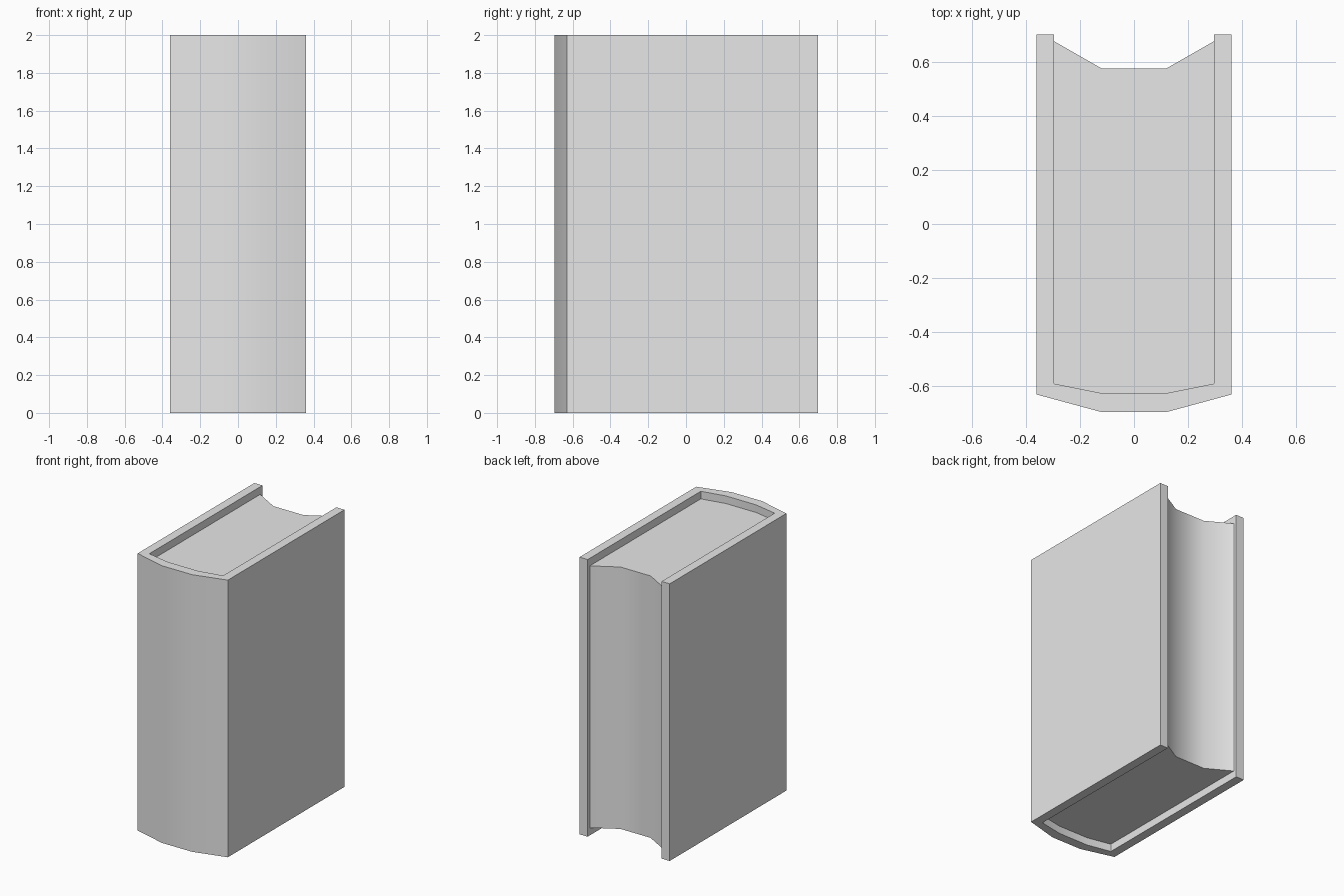
import bpy
import bmesh
import math

cube = bpy.data.objects.get("Cube")
if cube:
    bpy.data.objects.remove(cube, do_unlink=True)

grey = bpy.data.materials.new("plain grey")
grey.use_nodes = True
grey.diffuse_color = (0.8, 0.8, 0.8, 1)
grey.node_tree.nodes["Principled BSDF"].inputs["Base Color"].default_value = (0.8, 0.8, 0.8, 1)


def mirrored(half):
    """Complete a right-half profile (from +x toward the centre) across x = 0."""
    return half + [(-x, y) for x, y in reversed(half)]


def extrude_outline(name, outline, bottom, top):
    """Extrude a closed plan outline upward into a solid."""
    bm = bmesh.new()
    face = bm.faces.new([bm.verts.new((x, y, bottom)) for x, y in outline])
    result = bmesh.ops.extrude_face_region(bm, geom=[face])
    verts = [v for v in result["geom"] if isinstance(v, bmesh.types.BMVert)]
    bmesh.ops.translate(bm, verts=verts, vec=(0, 0, top - bottom))
    bmesh.ops.recalc_face_normals(bm, faces=bm.faces)
    mesh = bpy.data.meshes.new(name)
    bm.to_mesh(mesh)
    bm.free()
    mesh.materials.append(grey)
    obj = bpy.data.objects.new(name, mesh)
    bpy.context.collection.objects.link(obj)
    bpy.ops.object.select_all(action="DESELECT")
    obj.select_set(True)
    bpy.context.view_layer.objects.active = obj
    bpy.ops.object.shade_smooth_by_angle(angle=math.radians(40))
    return obj


height = 2.0
recess = 0.055

# Shared plan profiles, each running from the right side to the left
outer_spine = [(0.36, 0.7), (0.36, -0.63), (0.12, -0.695)]
inner_spine = [(0.295, -0.59), (0.12, -0.625)]
fore_edge = [(0.295, 0.675), (0.12, 0.575)]

# Cover: two boards and a rounded spine in one U-shaped wrap
cover_inside = mirrored([(0.295, 0.7)] + inner_spine)
extrude_outline("cover", mirrored(outer_spine) + cover_inside[::-1], 0, height)

# Pages: recessed block with a hollow fore edge
extrude_outline("pages", mirrored(inner_spine) + mirrored(fore_edge)[::-1],
                recess, height - recess)
